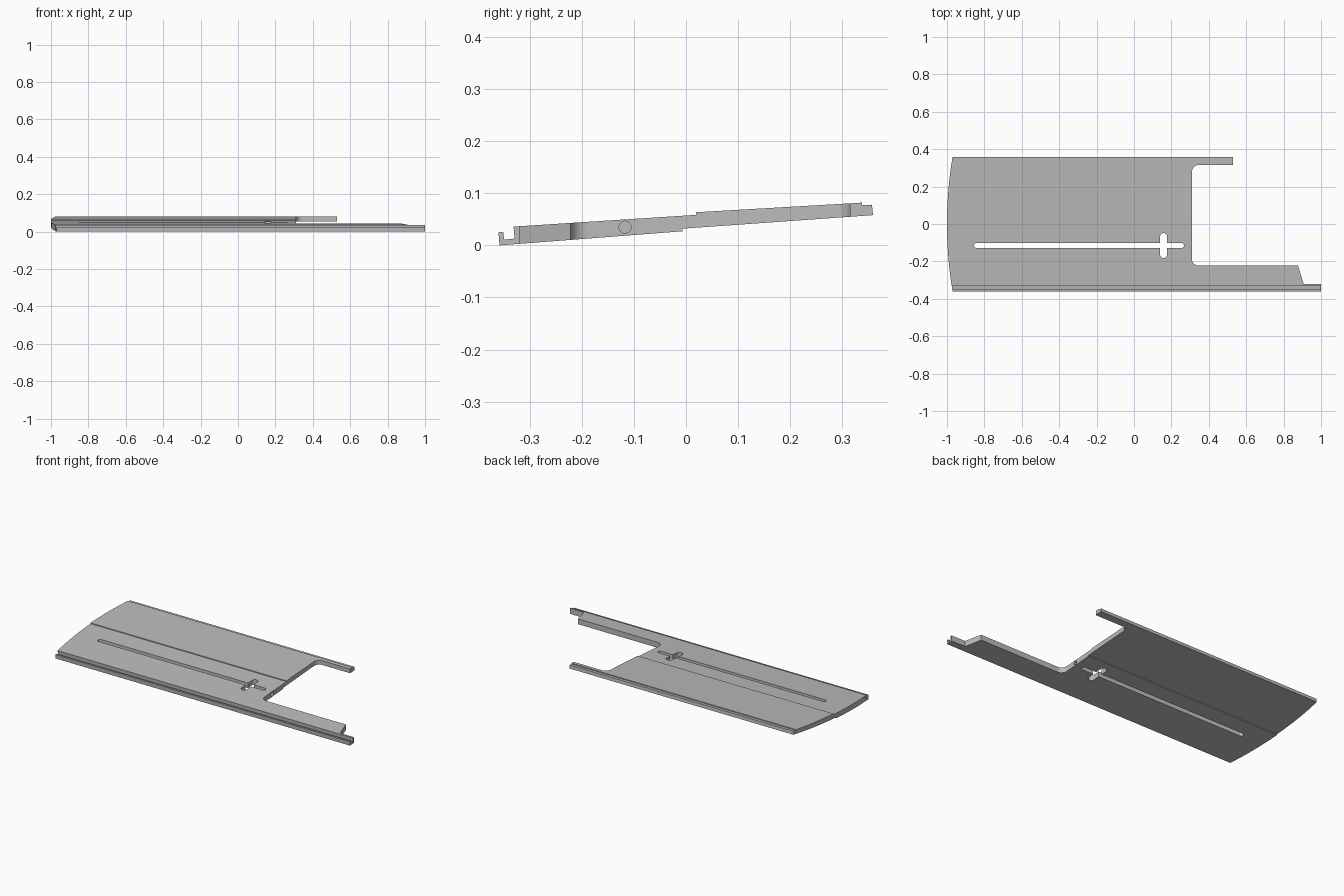
import bpy, math
from mathutils import Vector

cube = bpy.data.objects.get("Cube")
if cube:
    bpy.data.objects.remove(cube, do_unlink=True)

grey = bpy.data.materials.new("plain grey")
grey.use_nodes = True
colour = (0.5, 0.5, 0.5, 1)
grey.diffuse_color = colour
grey.node_tree.nodes["Principled BSDF"].inputs["Base Color"].default_value = colour


def prism(name, outline, start, end, place):
    """Extrude a closed 2D outline from start to end; place maps (a, b, t) to xyz."""
    n = len(outline)
    verts = [place(a, b, t) for t in (start, end) for a, b in outline]
    faces = [tuple(range(n))[::-1], tuple(range(n, 2 * n))]
    faces += [(i, (i + 1) % n, n + (i + 1) % n, n + i) for i in range(n)]
    mesh = bpy.data.meshes.new(name)
    mesh.from_pydata(verts, [], faces)
    obj = bpy.data.objects.new(name, mesh)
    bpy.context.collection.objects.link(obj)
    mesh.materials.append(grey)
    # Make the faces point outwards
    bpy.context.view_layer.objects.active = obj
    obj.select_set(True)
    bpy.ops.object.mode_set(mode='EDIT')
    bpy.ops.mesh.select_all(action='SELECT')
    bpy.ops.mesh.normals_make_consistent(inside=False)
    bpy.ops.object.mode_set(mode='OBJECT')
    obj.select_set(False)
    return obj


def along_x(a, b, t):
    return (t, a, b)


def along_z(a, b, t):
    return (a, b, t)


def arc(cx, cy, r, a0, a1, steps=10):
    angles = [math.radians(a0 + (a1 - a0) * i / steps) for i in range(steps + 1)]
    return [(cx + r * math.cos(a), cy + r * math.sin(a)) for a in angles]


def combine(target, cutter, operation):
    """Apply a boolean and remove the helper."""
    cutter.hide_render = True
    mod = target.modifiers.new("cut", 'BOOLEAN')
    mod.operation = operation
    mod.solver = 'EXACT'
    mod.object = cutter
    bpy.context.view_layer.objects.active = target
    bpy.ops.object.modifier_apply(modifier=mod.name)
    bpy.data.objects.remove(cutter, do_unlink=True)


# Sloping cross-section: front lip, groove, two stepped slabs, rear rebate
section = [(-0.358, 0), (-0.007, 0.027), (-0.007, 0.032), (0.359, 0.058),
           (0.357, 0.078), (0.338, 0.077), (0.338, 0.082), (0.019, 0.0635),
           (0.019, 0.0585), (-0.331, 0.036), (-0.329, 0.013), (-0.349, 0.011),
           (-0.351, 0.026), (-0.36, 0.025)]
panel = prism("cover_panel", section, -1.1, 1.1, along_x)

# Plan outline: bowed left end, notched right end with two arms
bow = [(-1 + 0.03 * (s / 12) ** 2, 0.36 * s / 12) for s in range(12, -13, -1)]
plan = [(-0.97, 0.4)] + bow + [(-0.97, -0.4), (1, -0.4), (1, -0.32), (0.907, -0.32),
                              (0.877, -0.222)]
plan += arc(0.345, -0.187, 0.035, 270, 180)
plan += arc(0.345, 0.28, 0.035, 180, 90)
plan += [(0.53, 0.315), (0.53, 0.4)]
combine(panel, prism("plan_cutter", plan, -0.2, 0.3, along_z), 'INTERSECT')

# Long slot crossed by a short round-ended slot
long_slot = arc(0.254, -0.115, 0.013, -90, 90) + arc(-0.843, -0.115, 0.013, 90, 270)
short_slot = arc(0.158, -0.067, 0.019, 0, 180) + arc(0.158, -0.163, 0.019, 180, 360)
for outline in (long_slot, short_slot):
    combine(panel, prism("slot_cutter", outline, -0.2, 0.3, along_z), 'DIFFERENCE')

# Round bore from the notch edge towards the slot
bore = arc(-0.117, 0.035, 0.0115, 0, 345, 23)
combine(panel, prism("bore_cutter", bore, 0.275, 0.4, along_x), 'DIFFERENCE')

bpy.ops.object.select_all(action='DESELECT')
panel.select_set(True)
bpy.context.view_layer.objects.active = panel
bpy.ops.object.shade_smooth_by_angle(angle=math.radians(25))
